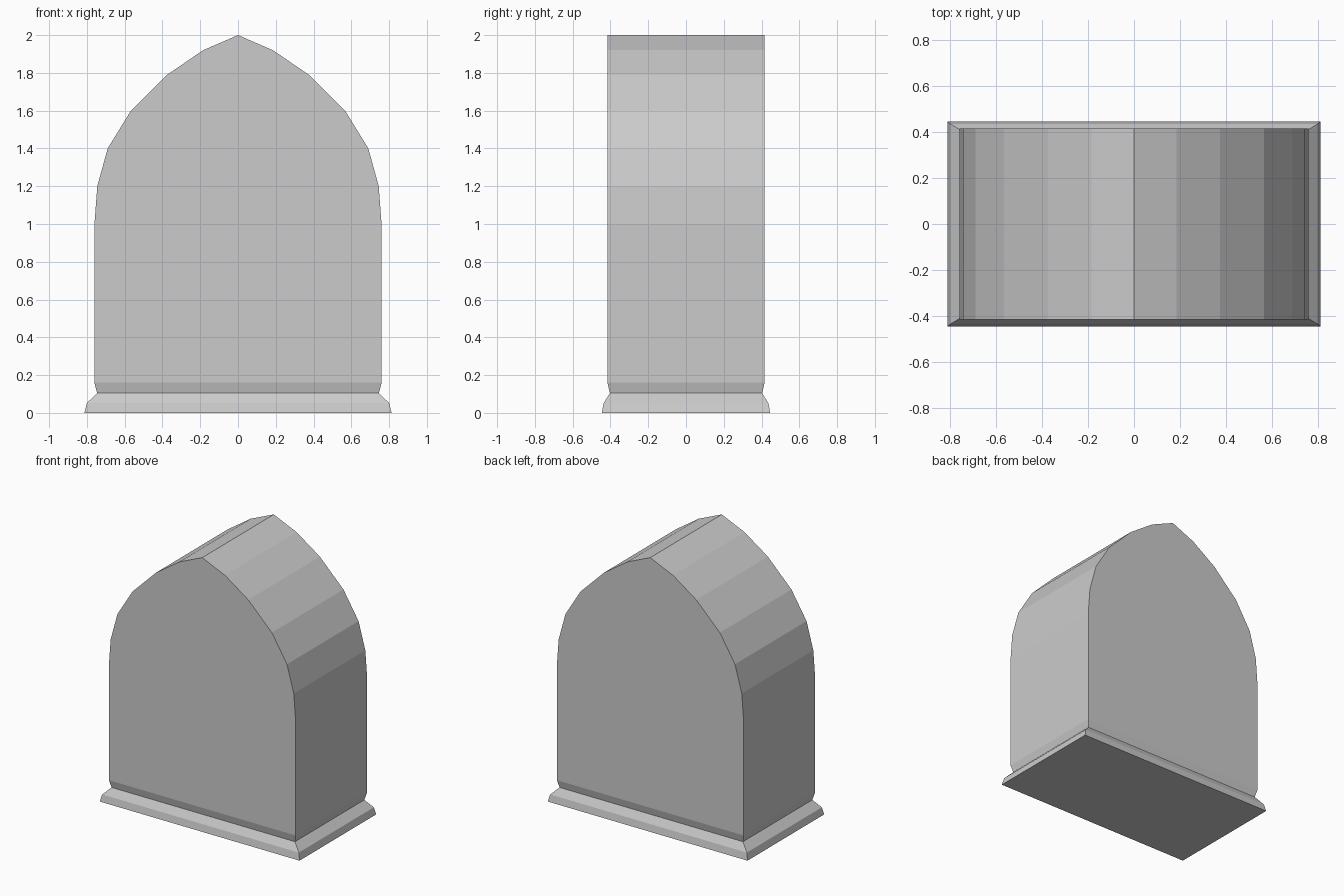
import bpy
import bmesh

cube = bpy.data.objects.get("Cube")
if cube:
    bpy.data.objects.remove(cube, do_unlink=True)

stone = bpy.data.materials.new("grey_stone")
stone.use_nodes = True
colour = (0.6, 0.6, 0.6, 1)
stone.diffuse_color = colour
stone.node_tree.nodes["Principled BSDF"].inputs["Base Color"].default_value = colour

# Base moulding: half width, half depth, height of each ring
RINGS = [(0.813, 0.446, 0), (0.8, 0.436, 0.052), (0.746, 0.403, 0.105), (0.76, 0.416, 0.16)]
# Right half of the pointed arch, springing line to just below the apex
ARCH = [(0.76, 1.0), (0.745, 1.2), (0.69, 1.4), (0.567, 1.6), (0.375, 1.79), (0.185, 1.92)]
APEX = (0, 2)


def loft(bm, lower, upper):
    """Join two matching closed loops with quads."""
    for i in range(len(lower)):
        j = (i + 1) % len(lower)
        bm.faces.new((lower[i], lower[j], upper[j], upper[i]))


bm = bmesh.new()

# Moulded foot
rings = [[bm.verts.new((sx * w, sy * d, z)) for sx, sy in ((-1, -1), (1, -1), (1, 1), (-1, 1))]
         for w, d, z in RINGS]
for lower, upper in zip(rings, rings[1:]):
    loft(bm, lower, upper)
bm.faces.new(rings[0][::-1])

# Arched body, standing on the top ring of the foot
depth = RINGS[-1][1]
outline = ARCH + [APEX] + [(-x, z) for x, z in reversed(ARCH)]
fl, fr, br, bl = rings[-1]
front = [fr] + [bm.verts.new((x, -depth, z)) for x, z in outline] + [fl]
back = [br] + [bm.verts.new((x, depth, z)) for x, z in outline] + [bl]
for i in range(len(front) - 1):
    bm.faces.new((front[i], back[i], back[i + 1], front[i + 1]))
bm.faces.new(front)
bm.faces.new(back[::-1])

bmesh.ops.recalc_face_normals(bm, faces=bm.faces)
mesh = bpy.data.meshes.new("arched_headstone")
bm.to_mesh(mesh)
bm.free()
mesh.materials.append(stone)
bpy.context.collection.objects.link(bpy.data.objects.new("arched_headstone", mesh))
